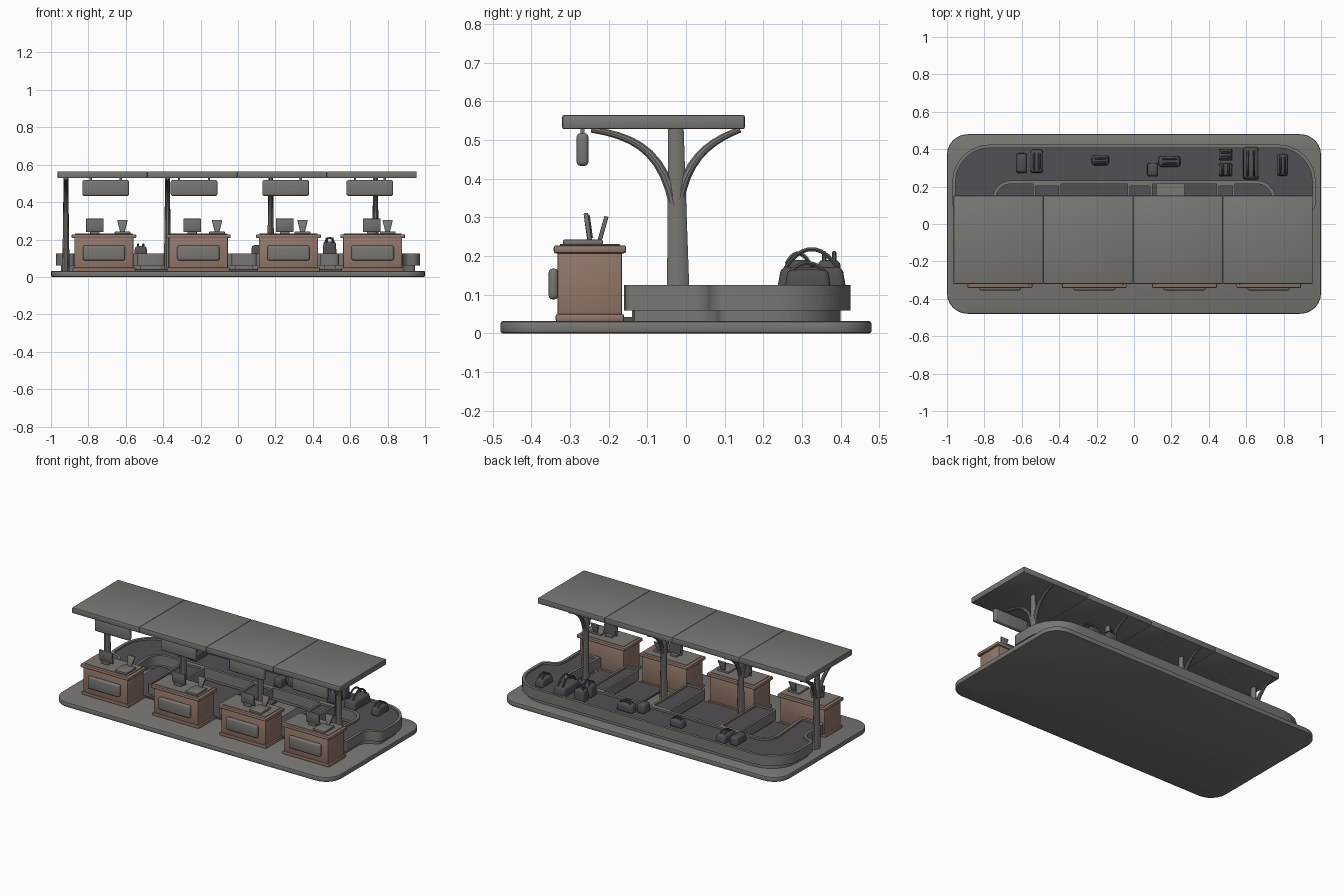
import bpy, bmesh, math
from mathutils import Vector, Matrix
from mathutils.geometry import interpolate_bezier

if "Cube" in bpy.data.objects:
    bpy.data.objects.remove(bpy.data.objects["Cube"])


def material(name, rgb):
    m = bpy.data.materials.new(name)
    m.diffuse_color = (*rgb, 1)
    m.use_nodes = True
    m.node_tree.nodes["Principled BSDF"].inputs["Base Color"].default_value = m.diffuse_color
    return m


GREY = material("warm_grey", (0.19, 0.185, 0.172))
BROWN = material("counter_brown", (0.29, 0.185, 0.143))
DARK = material("belt_dark", (0.086, 0.079, 0.09))


def finish(bm, name, *mats):
    bmesh.ops.recalc_face_normals(bm, faces=bm.faces)
    me = bpy.data.meshes.new(name)
    bm.to_mesh(me)
    bm.free()
    for m in mats:
        me.materials.append(m)
    ob = bpy.data.objects.new(name, me)
    bpy.context.collection.objects.link(ob)
    return ob


def box(name, x, y, z, mat, bevel=0.004, taper=1.0, rot=None, segs=2):
    """Bevelled box from (min, max) ranges; taper scales the top, rot turns about the base."""
    bm = bmesh.new()
    bmesh.ops.create_cube(bm, size=1)
    for v in bm.verts:
        k = taper if v.co.z > 0 else 1
        v.co = Vector((v.co.x * (x[1] - x[0]) * k, v.co.y * (y[1] - y[0]) * (k if taper < 1 else 1),
                       (v.co.z + 0.5) * (z[1] - z[0])))
    if bevel:
        bmesh.ops.bevel(bm, geom=bm.edges[:], offset=bevel, segments=segs, profile=0.5, affect='EDGES')
    if rot:
        bm.transform(rot)
    bm.transform(Matrix.Translation(((x[0] + x[1]) / 2, (y[0] + y[1]) / 2, z[0])))
    return finish(bm, name, mat)


def outline(corners, n=7):
    """Polygon with rounded corners from (x, y, radius)."""
    pts = []
    for i, (x, y, r) in enumerate(corners):
        p = Vector((x, y))
        a = Vector(corners[i - 1][:2]) - p
        b = Vector(corners[(i + 1) % len(corners)][:2]) - p
        if r == 0:
            pts.append(p)
            continue
        s, e = p + a.normalized() * r, p + b.normalized() * r
        pts += interpolate_bezier(s, s.lerp(p, 0.55), e.lerp(p, 0.55), e, n)
    return pts


def prism(bm, pts, z0, z1):
    bot = bm.faces.new([bm.verts.new((p[0], p[1], z0)) for p in pts])
    ext = bmesh.ops.extrude_face_region(bm, geom=[bot], use_keep_orig=True)["geom"]
    for v in ext:
        if isinstance(v, bmesh.types.BMVert):
            v.co.z = z1
    top = [f for f in ext if isinstance(f, bmesh.types.BMFace)][0]
    bmesh.ops.recalc_face_normals(bm, faces=bm.faces)
    return bot, top


def conveyor(name, corners, z0=0.06, z1=0.125, rim=0.018, foot=0.025):
    """Raised tray with sunken dark belt and a recessed plinth."""
    bm = bmesh.new()
    bot, top = prism(bm, outline(corners), z0, z1)
    bmesh.ops.inset_region(bm, faces=[top], thickness=rim, use_even_offset=True)
    ext = bmesh.ops.extrude_face_region(bm, geom=[top])["geom"]
    for g in ext:
        if isinstance(g, bmesh.types.BMVert):
            g.co.z -= 0.012
        elif isinstance(g, bmesh.types.BMFace):
            g.material_index = 1
    if top.is_valid:
        bm.faces.remove(top)
    bmesh.ops.inset_region(bm, faces=[bot], thickness=foot, use_even_offset=True)
    ext = bmesh.ops.extrude_face_region(bm, geom=[bot])["geom"]
    for g in ext:
        if isinstance(g, bmesh.types.BMVert):
            g.co.z = 0.03
    if bot.is_valid:
        bm.faces.remove(bot)
    return finish(bm, name, GREY, DARK)


def tube(name, ctrl, r0, r1, mat, sx=1.0, n=10, sides=10):
    """Tapered tube along a cubic curve."""
    pts = interpolate_bezier(*[Vector(c) for c in ctrl], n)
    bm = bmesh.new()
    rings = []
    for i, p in enumerate(pts):
        t = (pts[min(i + 1, n - 1)] - pts[max(i - 1, 0)]).normalized()
        u = Vector((1, 0, 0)) if abs(t.x) < 0.1 else Vector((0, 1, 0))
        v = t.cross(u).normalized()
        r = r0 + (r1 - r0) * i / (n - 1)
        rings.append([bm.verts.new(p + u * math.cos(a) * r * sx + v * math.sin(a) * r)
                      for a in (2 * math.pi * k / sides for k in range(sides))])
    for a, b in zip(rings, rings[1:]):
        for k in range(sides):
            bm.faces.new((a[k], a[(k + 1) % sides], b[(k + 1) % sides], b[k]))
    bm.faces.new(rings[0])
    bm.faces.new(rings[-1])
    return finish(bm, name, mat)


# Base slab
bm = bmesh.new()
prism(bm, outline([(-1, -0.48, 0.11), (1, -0.48, 0.11), (1, 0.48, 0.11), (-1, 0.48, 0.11)]), 0, 0.032)
rim = [e for e in bm.edges if abs(e.verts[0].co.z - e.verts[1].co.z) < 1e-5]
bmesh.ops.bevel(bm, geom=rim, offset=0.007, segments=2, profile=0.5, affect='EDGES')
finish(bm, "base_slab", GREY)

# Main U-shaped baggage conveyor
half = [(0.72, -0.158, 0), (0.88, -0.158, 0.02), (0.88, 0.05, 0.04), (0.972, 0.07, 0.04), (0.972, 0.425, 0.2)]
inner = (0.745, 0.215, 0.09)
right = [inner] + half
left = [(-x, y, r) for x, y, r in reversed(right)]
conveyor("main_conveyor", right + left)

# Dark inner deck in two parts, open around one post
for i, (a, b) in enumerate([(-0.73, 0.12), (0.27, 0.73)]):
    box(f"inner_deck_{i}", (a, b), (-0.16, 0.225), (0.03, 0.042), DARK, 0)

# Feeder belts in the gaps between counters
for i, (a, b) in enumerate([(-0.54, -0.39), (-0.035, 0.1), (0.44, 0.54)]):
    conveyor(f"feeder_belt_{i}", [(a, -0.16, 0.02), (b, -0.16, 0.02), (b, 0.216, 0), (a, 0.216, 0)],
             rim=0.014, foot=0.02)

# Canopy panels
for i in range(4):
    x0 = -0.965 + 0.48 * i
    box(f"canopy_panel_{i}", (x0, x0 + 0.48), (-0.32, 0.152), (0.528, 0.565), GREY, 0.005)

# Posts with curved branches
for i, x in enumerate([-0.92, -0.377, 0.175, 0.735]):
    tube(f"post_{i}", [(x, -0.02, 0.03), (x, -0.02, 0.15), (x, -0.024, 0.35), (x, -0.026, 0.53)],
         0.033, 0.021, GREY, sx=0.6)
    tube(f"front_branch_{i}", [(x, -0.03, 0.33), (x, -0.06, 0.47), (x, -0.13, 0.51), (x, -0.245, 0.527)],
         0.014, 0.008, GREY)
    tube(f"back_branch_{i}", [(x, -0.02, 0.33), (x, 0.0, 0.46), (x, 0.07, 0.5), (x, 0.14, 0.527)],
         0.014, 0.008, GREY)

# Check-in counters with front panel, desk equipment and hanging sign
stations = [(-0.717, -0.707, -0.765, -0.618), (-0.212, -0.235, -0.245, -0.112),
            (0.27, 0.255, 0.25, 0.345), (0.72, 0.705, 0.715, 0.8)]
for i, (x, sign_x, mon_x, stand_x) in enumerate(stations):
    box(f"counter_body_{i}", (x - 0.158, x + 0.158), (-0.332, -0.165), (0.03, 0.215), BROWN, 0.005)
    box(f"counter_skirt_{i}", (x - 0.168, x + 0.168), (-0.337, -0.16), (0.03, 0.05), BROWN, 0.005)
    box(f"counter_lip_{i}", (x - 0.173, x + 0.173), (-0.342, -0.155), (0.207, 0.228), BROWN, 0.006)
    box(f"counter_top_{i}", (x - 0.155, x + 0.155), (-0.326, -0.171), (0.224, 0.231), GREY, 0.001, segs=1)
    box(f"front_panel_{i}", (x - 0.113, x + 0.113), (-0.355, -0.33), (0.088, 0.168), GREY, 0.011, segs=3)
    # monitor and small tapered stand, both leaning
    lean = Matrix.Rotation(math.radians(8), 4, 'X')
    box(f"monitor_{i}", (mon_x - 0.047, mon_x + 0.047), (-0.255, -0.243), (0.24, 0.312), GREY, 0.003, rot=lean)
    box(f"monitor_screen_{i}", (mon_x - 0.041, mon_x + 0.041), (-0.245, -0.2405), (0.247, 0.306), DARK, 0, rot=lean)
    box(f"monitor_foot_{i}", (mon_x - 0.025, mon_x + 0.025), (-0.27, -0.225), (0.229, 0.243), GREY, 0.003)
    box(f"keyboard_{i}", (stand_x - 0.042, stand_x + 0.042), (-0.318, -0.215), (0.229, 0.243), GREY, 0.004)
    box(f"document_stand_{i}", (stand_x - 0.011, stand_x + 0.011), (-0.23, -0.219), (0.236, 0.305), GREY, 0.002,
        taper=2.5, rot=Matrix.Rotation(math.radians(-16), 4, 'X'))
    # sign
    box(f"hanging_sign_{i}", (sign_x - 0.125, sign_x + 0.125), (-0.283, -0.252), (0.433, 0.518), GREY, 0.011, segs=3)
    for s in (-0.08, 0.08):
        box(f"sign_hanger_{i}", (sign_x + s - 0.006, sign_x + s + 0.006), (-0.273, -0.262), (0.51, 0.53), GREY, 0)

# Luggage on the main belt: x, y, width, depth, top height, handle rise
bags = [(-0.6, 0.325, 0.06, 0.11, 0.165, 0), (-0.52, 0.335, 0.07, 0.13, 0.165, 0.012),
        (-0.18, 0.34, 0.095, 0.055, 0.16, 0.015), (0.19, 0.335, 0.12, 0.06, 0.165, 0.015),
        (0.1, 0.29, 0.06, 0.075, 0.17, 0), (0.49, 0.37, 0.075, 0.065, 0.19, 0.02),
        (0.49, 0.29, 0.075, 0.075, 0.19, 0.02), (0.625, 0.325, 0.085, 0.18, 0.172, 0.05),
        (0.795, 0.315, 0.06, 0.12, 0.165, 0.02)]
for i, (x, y, w, d, h, rise) in enumerate(bags):
    box(f"bag_{i}", (x - w / 2, x + w / 2), (y - d / 2, y + d / 2), (0.11, h), DARK, 0.014, taper=0.88, segs=3)
    if rise:
        for s in (-0.2, 0.2):
            if w > d:
                c = [(x + k * w, y + s * d, z) for k, z in ((-0.3, h - 0.005), (-0.2, h + rise * 1.3),
                                                            (0.2, h + rise * 1.3), (0.3, h - 0.005))]
            else:
                c = [(x + s * w, y + k * d, z) for k, z in ((-0.4, h - 0.01), (-0.15, h + rise * 1.3),
                                                            (0.15, h + rise * 1.3), (0.4, h - 0.01))]
            tube(f"bag_handle_{i}", c, 0.006, 0.006, DARK, sides=6)

# Smooth shading with sharp edges kept
bpy.ops.object.select_all(action='SELECT')
bpy.context.view_layer.objects.active = bpy.context.selected_objects[0]
bpy.ops.object.shade_smooth_by_angle(angle=math.radians(35))
